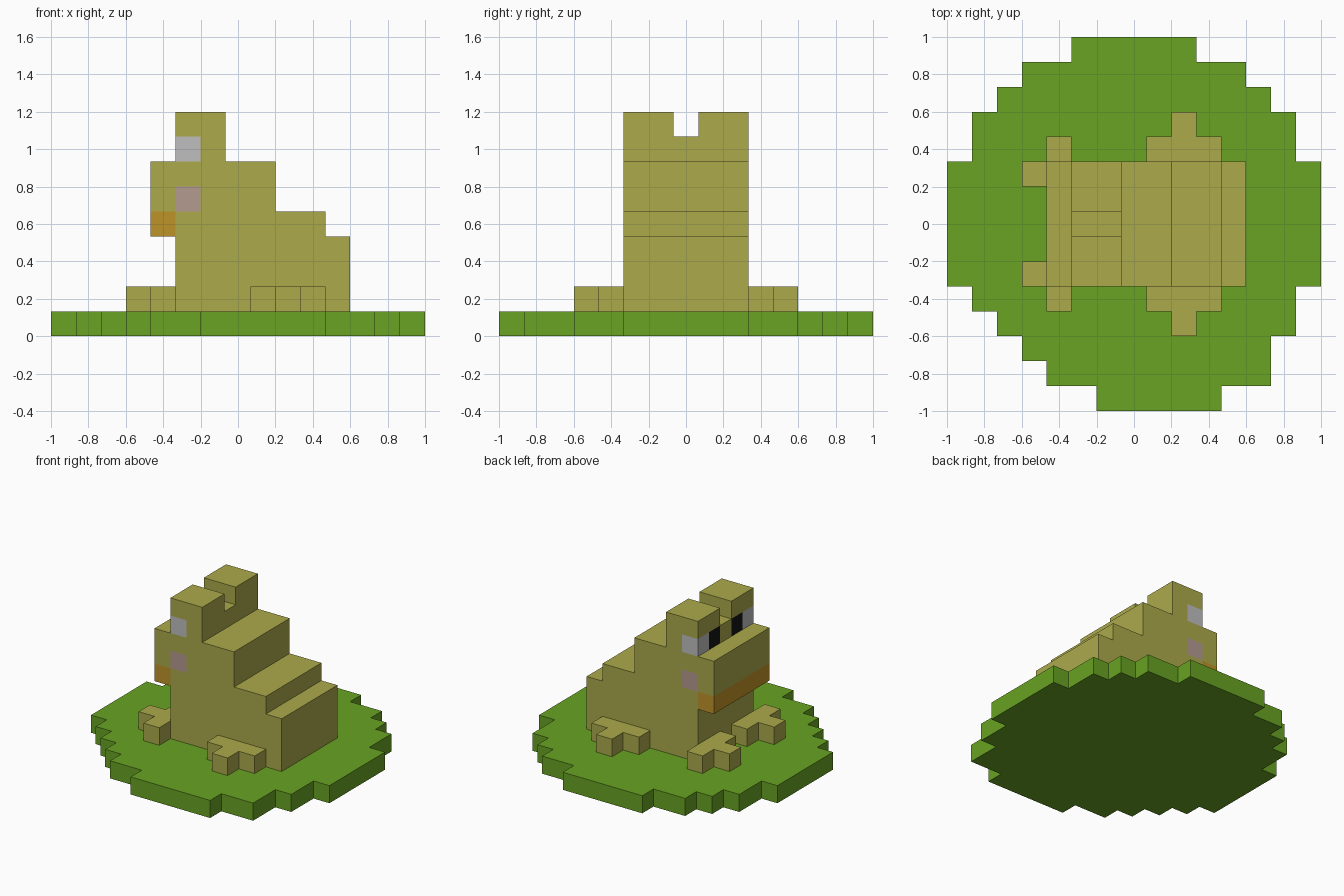
import bpy
import bmesh
from mathutils import Vector

if "Cube" in bpy.data.objects:
    bpy.data.objects.remove(bpy.data.objects["Cube"])

GRID = 15                # blocks along the longest side
UNIT = 2 / GRID
SIDES = [Vector(d) for d in ((1, 0, 0), (-1, 0, 0), (0, 1, 0),
                             (0, -1, 0), (0, 0, 1), (0, 0, -1))]


def linear(c):
    c /= 255
    return c / 12.92 if c <= 0.04045 else ((c + 0.055) / 1.055) ** 2.4


def material(name, *rgb):
    mat = bpy.data.materials.new(name)
    mat.use_nodes = True
    colour = [linear(c) for c in rgb] + [1]
    mat.diffuse_color = colour
    bsdf = next(n for n in mat.node_tree.nodes if n.type == 'BSDF_PRINCIPLED')
    bsdf.inputs["Base Color"].default_value = colour
    return mat


GRASS = material("grass_green", 104, 163, 34)
SKIN = material("olive_skin", 172, 170, 75)
EYE = material("eye_white", 191, 191, 191)
PUPIL = material("pupil_black", 20, 20, 20)
CHEEK = material("cheek_pink", 181, 155, 145)
MOUTH = material("mouth_orange", 190, 147, 40)


def block_part(name, boxes, mats, paint=lambda x, y, z: 0):
    """Join block boxes (ranges of x, y, z) into one outer shell."""
    cells = {(x, y, z) for bx, by, bz in boxes
             for x in range(*bx) for y in range(*by) for z in range(*bz)}
    bm = bmesh.new()
    corners = {}

    def corner(p):
        key = tuple(round(c) for c in p)
        if key not in corners:
            x, y, z = key
            corners[key] = bm.verts.new((x * UNIT - 1, y * UNIT - 1, z * UNIT))
        return corners[key]

    for cell in sorted(cells):
        for n in SIDES:
            if tuple(int(c + d) for c, d in zip(cell, n)) in cells:
                continue
            u = Vector((n.y, n.z, n.x))
            v = n.cross(u)
            mid = Vector(cell) + Vector((0.5, 0.5, 0.5)) + n / 2
            face = bm.faces.new([corner(mid + (u * a + v * b) / 2)
                                 for a, b in ((-1, -1), (1, -1), (1, 1), (-1, 1))])
            face.material_index = paint(*cell)
    # Merge the block faces into large flat ones, keeping painted borders
    bmesh.ops.dissolve_limit(bm, angle_limit=0.01, verts=bm.verts[:],
                             edges=bm.edges[:], delimit={'MATERIAL'})
    mesh = bpy.data.meshes.new(name)
    bm.to_mesh(mesh)
    bm.free()
    for mat in mats:
        mesh.materials.append(mat)
    obj = bpy.data.objects.new(name, mesh)
    bpy.context.collection.objects.link(obj)
    return obj


def mirrored(span):
    return (GRID - span[1], GRID - span[0])


# Ragged round grass base, one row of blocks at a time
rows = [(6, 11), (4, 13), (3, 13), (2, 14), (1, 14)] + [(0, 15)] * 5 + \
       [(1, 14), (1, 14), (2, 13), (3, 12), (5, 10)]
block_part("grass_base", [(r, (y, y + 1), (0, 1)) for y, r in enumerate(rows)], [GRASS])

# Stepped body with a cheek patch on each flank
width = (5, 10)
block_part("body", [((5, 9), width, (1, 7)), ((9, 11), width, (1, 5)),
                    ((11, 12), width, (1, 4))], [SKIN, CHEEK],
           lambda x, y, z: int(x == 5 and z == 5 and y in (5, 9)))

# Overhanging muzzle with the mouth along its lowest row
block_part("muzzle", [((4, 5), width, (4, 7))], [SKIN, MOUTH],
           lambda x, y, z: int(z == 4))


# Brow with two raised eyes; pupils sit on the inner blocks
def paint_eye(x, y, z):
    if x != 5 or z != 7 or y == 7:
        return 0
    return 1 if y in (5, 9) else 2


block_part("brow_and_eyes", [((5, 7), width, (7, 8)), ((5, 7), (5, 7), (8, 9)),
                             ((5, 7), (8, 10), (8, 9))], [SKIN, EYE, PUPIL], paint_eye)

# Feet: three blocks wide with one toe, repeated on both flanks
feet = {"fore_foot": [((4, 5), (4, 7)), ((3, 4), (5, 6))],
        "hind_foot": [((8, 11), (4, 5)), ((9, 10), (3, 4))]}
for name, plan in feet.items():
    for flank, flip in (("near", lambda s: s), ("far", mirrored)):
        block_part(f"{name}_{flank}", [(x, flip(y), (1, 2)) for x, y in plan], [SKIN])
